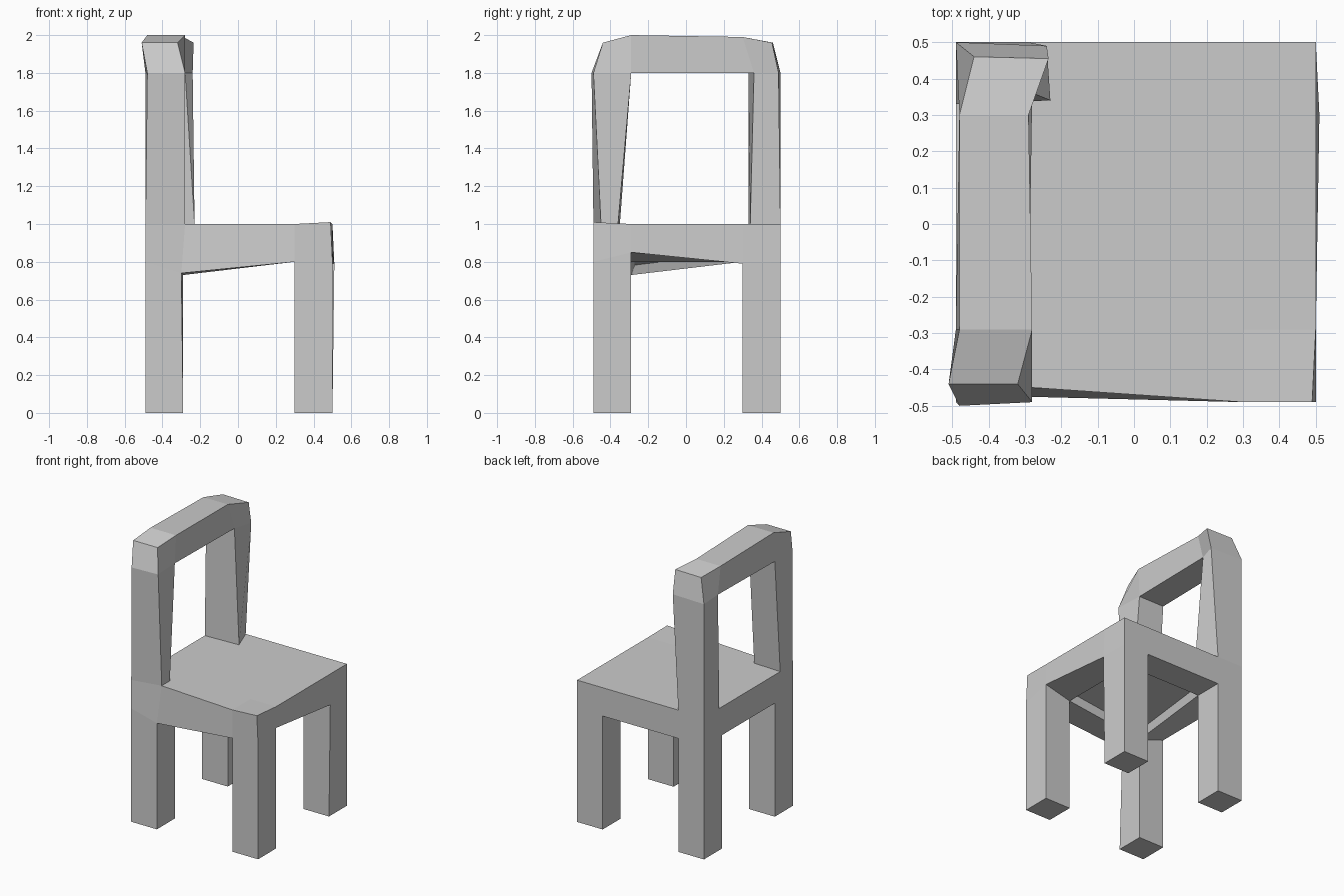
import bpy, bmesh
from mathutils import Vector

if "Cube" in bpy.data.objects:
    bpy.data.objects.remove(bpy.data.objects["Cube"])

# Lattice planes shared by legs, seat and backrest
XS = [-0.49, -0.29, 0.30, 0.50]
YS = [-0.49, -0.29, 0.30, 0.50]
ZS = [0.0, 0.80, 1.0, 1.80, 2.0]

# Solid blocks of the chair, as lattice cells
legs = [(x, y, 0) for x in (0, 2) for y in (0, 2)]
seat = [(x, y, 1) for x in range(3) for y in range(3)]
posts = [(0, y, 2) for y in (0, 2)]
rail = [(0, y, 3) for y in range(3)]
cells = set(legs + seat + posts + rail)

# Hand-carved irregularities: lattice corner -> position
carve = {
    (0, 0, 4): (-0.51, -0.44, 1.96), (1, 0, 4): (-0.32, -0.44, 1.96),
    (0, 1, 4): (-0.48, -0.29, 2.0), (1, 1, 4): (-0.28, -0.29, 2.0),
    (0, 2, 4): (-0.48, 0.30, 1.99), (1, 2, 4): (-0.29, 0.30, 1.99),
    (0, 3, 4): (-0.44, 0.46, 1.96), (1, 3, 4): (-0.235, 0.455, 1.96),
    (0, 0, 3): (-0.48, -0.50, 1.80), (1, 0, 3): (-0.28, -0.49, 1.80),
    (1, 2, 3): (-0.28, 0.36, 1.80), (0, 2, 3): (-0.48, 0.33, 1.80),
    (1, 3, 3): (-0.24, 0.49, 1.80), (0, 3, 3): (-0.49, 0.50, 1.80),
    (1, 0, 2): (-0.28, -0.45, 1.0), (1, 1, 2): (-0.28, -0.36, 1.0),
    (1, 2, 2): (-0.23, 0.34, 1.0), (0, 1, 2): (-0.49, -0.35, 1.0),
    (0, 2, 2): (-0.49, 0.33, 1.0), (3, 0, 2): (0.49, -0.49, 1.01),
    (1, 0, 1): (-0.30, -0.475, 0.74), (1, 1, 1): (-0.29, -0.29, 0.73),
    (3, 1, 1): (0.50, -0.29, 0.85), (3, 2, 1): (0.51, 0.30, 0.79),
}

bm = bmesh.new()
verts = {}


def corner(i):
    if i not in verts:
        p = carve.get(i, (XS[i[0]], YS[i[1]], ZS[i[2]]))
        verts[i] = bm.verts.new(p)
    return verts[i]


# Skin the outside of the blocks
under = None
for c in sorted(cells):
    for axis in range(3):
        for side in (0, 1):
            n = list(c)
            n[axis] += 1 if side else -1
            if tuple(n) in cells:
                continue
            a, b = (axis + 1) % 3, (axis + 2) % 3
            ring = []
            for u, v in ((0, 0), (1, 0), (1, 1), (0, 1)):
                k = list(c)
                k[axis] += side
                k[a] += u
                k[b] += v
                ring.append(corner(tuple(k)))
            f = bm.faces.new(ring if side else ring[::-1])
            if c == (1, 1, 1) and axis == 2 and side == 0:
                under = f

# Shallow hollow under the seat
bm.normal_update()
bmesh.ops.inset_individual(bm, faces=[under], thickness=0.03, depth=-0.05)
bmesh.ops.recalc_face_normals(bm, faces=bm.faces)

mesh = bpy.data.meshes.new("chair")
bm.to_mesh(mesh)
bm.free()
bpy.context.collection.objects.link(bpy.data.objects.new("chair", mesh))
